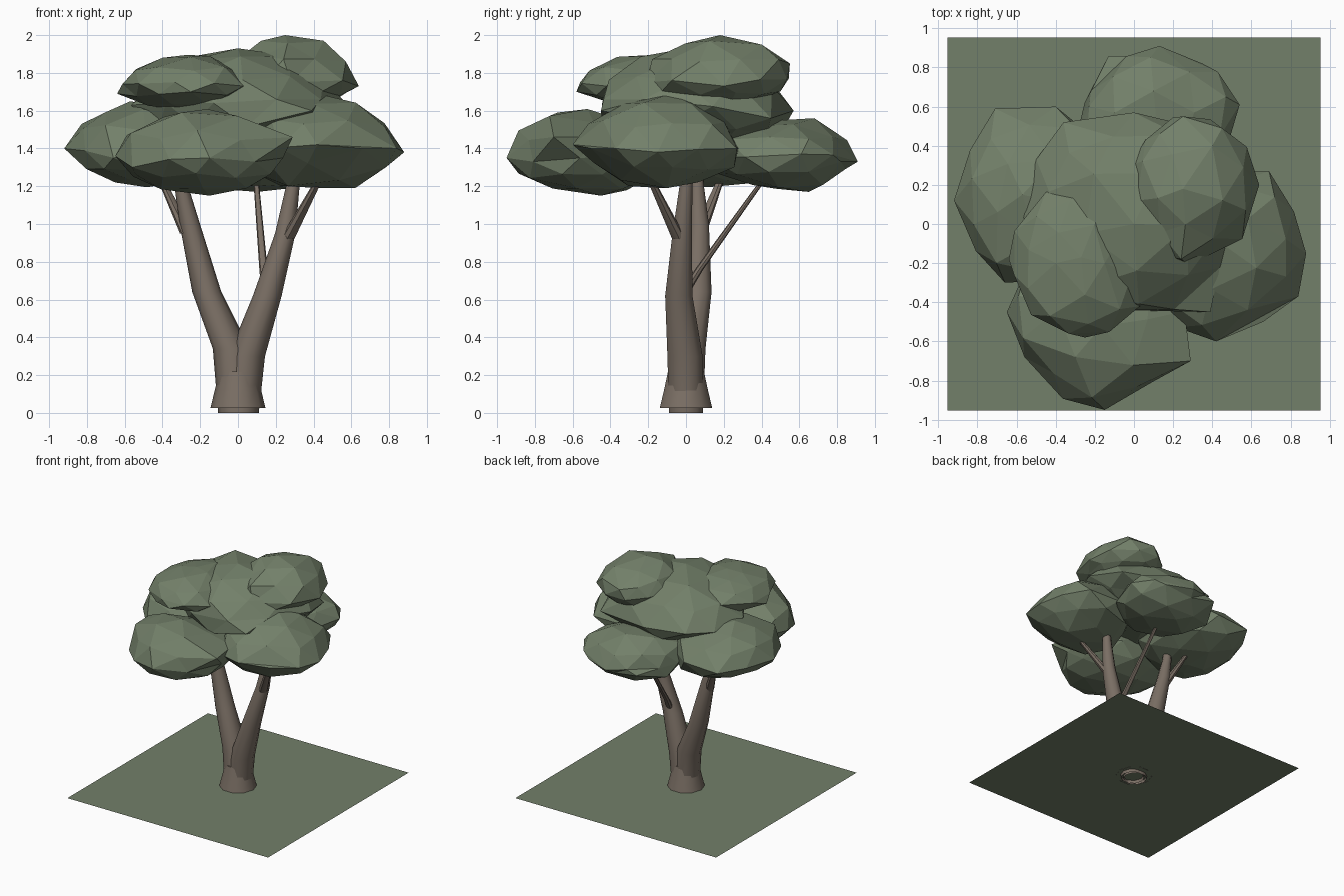
import bpy, bmesh, math, random
from mathutils import Vector, Matrix

old = bpy.data.objects.get("Cube")
if old:
    bpy.data.objects.remove(old, do_unlink=True)


def material(name, rgb):
    mat = bpy.data.materials.new(name)
    mat.use_nodes = True
    mat.diffuse_color = (*rgb, 1)
    mat.node_tree.nodes["Principled BSDF"].inputs["Base Color"].default_value = (*rgb, 1)
    return mat


green = material("leaf green", (0.17, 0.215, 0.142))
bark = material("bark brown", (0.195, 0.158, 0.128))


def finish(bm, name, mat, smooth=False):
    bmesh.ops.recalc_face_normals(bm, faces=bm.faces)
    mesh = bpy.data.meshes.new(name)
    bm.to_mesh(mesh)
    bm.free()
    mesh.materials.append(mat)
    obj = bpy.data.objects.new(name, mesh)
    bpy.context.collection.objects.link(obj)
    if smooth:
        bpy.ops.object.select_all(action='DESELECT')
        obj.select_set(True)
        bpy.context.view_layer.objects.active = obj
        bpy.ops.object.shade_smooth_by_angle(angle=math.radians(40))
    return obj


def limb(name, path, sides=10):
    """Tapering tube through (x, y, z, radius) points, open at the foot."""
    bm = bmesh.new()
    rings = []
    for x, y, z, r in path:
        rings.append([bm.verts.new((x + r * math.cos(math.tau * i / sides),
                                    y + r * math.sin(math.tau * i / sides), z))
                      for i in range(sides)])
    for a, b in zip(rings, rings[1:]):
        for i in range(sides):
            j = (i + 1) % sides
            bm.faces.new((a[i], a[j], b[j], b[i]))
    bm.faces.new(rings[-1])
    return finish(bm, name, bark, True)


def leaf_clump(name, seed, core, low, high, tips):
    """Faceted clump in the box low..high, widest around core, drawn out to each tip."""
    rng = random.Random(seed)
    bm = bmesh.new()
    bmesh.ops.create_icosphere(bm, subdivisions=2, radius=1)
    bmesh.ops.rotate(bm, verts=bm.verts, cent=(0, 0, 0),
                     matrix=Matrix.Rotation(rng.uniform(0, math.tau), 3, 'Z'))
    for v in bm.verts:
        v.co *= rng.uniform(0.87, 1.02)
        for axis in range(3):
            edge = high if v.co[axis] > 0 else low
            v.co[axis] = core[axis] + abs(v.co[axis]) * (edge[axis] - core[axis])
    # Pull the closest free corner to each tip, its neighbours follow a little
    free = set(bm.verts)
    for tip in map(Vector, tips):
        corner = min(free, key=lambda v: ((v.co - tip).length, v.index))
        free.discard(corner)
        shift = tip - corner.co
        corner.co = tip
        for e in corner.link_edges:
            v = e.other_vert(corner)
            if v in free:
                v.co += shift * 0.25
    return finish(bm, name, green)


# Ground sheet
bm = bmesh.new()
bmesh.ops.create_grid(bm, x_segments=1, y_segments=1, size=0.953)
bmesh.ops.translate(bm, verts=bm.verts, vec=(0, 0, 0.027))
finish(bm, "ground", green)

# Flared foot and the two leaning trunks
limb("trunk_foot", [(0, 0, 0.025, 0.146), (0, 0, 0.13, 0.12), (0, 0, 0.22, 0.1)])
limb("right_trunk", [(-0.01, 0, 0, 0.095), (-0.035, 0.01, 0.34, 0.098), (-0.165, 0.062, 0.64, 0.077),
                     (-0.255, 0.07, 1.0, 0.054), (-0.3, 0.06, 1.2, 0.037), (-0.33, 0.05, 1.5, 0.02)])
limb("left_trunk", [(0.015, 0, 0, 0.095), (0.045, -0.005, 0.3, 0.098), (0.155, -0.038, 0.62, 0.076),
                    (0.25, -0.02, 0.95, 0.054), (0.29, 0.0, 1.2, 0.036), (0.32, 0.02, 1.5, 0.02)])

# Side branches
limb("right_branch", [(-0.27, 0.07, 0.95, 0.038), (-0.39, 0.17, 1.2, 0.021), (-0.44, 0.21, 1.32, 0.014)], 8)
limb("left_branch", [(0.26, -0.035, 0.92, 0.038), (0.41, -0.17, 1.2, 0.021), (0.47, -0.22, 1.32, 0.014)], 8)
limb("back_branch", [(0.15, 0.0, 0.65, 0.027), (0.135, 0.07, 0.76, 0.022), (0.1, 0.37, 1.18, 0.015),
                     (0.09, 0.46, 1.3, 0.01)], 8)

# Lower ring of leaf clumps
leaf_clump("front_leaves", 3, (-0.17, -0.52, 1.36), (-0.66, -0.93, 1.15), (0.29, -0.1, 1.6),
           [(-0.15, -0.95, 1.35), (0.29, -0.7, 1.46), (-0.65, -0.45, 1.36), (-0.3, -0.68, 1.59),
            (-0.15, -0.45, 1.15), (-0.56, -0.68, 1.3), (0.09, -0.81, 1.33)])
leaf_clump("left_leaves", 7, (0.43, -0.14, 1.4), (0.0, -0.58, 1.17), (0.88, 0.31, 1.7),
           [(0.88, -0.15, 1.38), (0.69, 0.27, 1.4), (0.84, -0.37, 1.4), (0.42, -0.6, 1.42),
            (0.42, -0.08, 1.69), (0.62, -0.1, 1.19), (0.66, -0.5, 1.4)])
leaf_clump("back_leaves", 11, (0.12, 0.52, 1.35), (-0.32, 0.1, 1.16), (0.54, 0.91, 1.57),
           [(0.13, 0.91, 1.33), (0.35, 0.82, 1.33), (0.54, 0.61, 1.37), (-0.13, 0.86, 1.33),
            (0.1, 0.68, 1.56), (0.1, 0.65, 1.17), (-0.22, 0.68, 1.35)])
leaf_clump("right_leaves", 16, (-0.5, 0.14, 1.4), (-0.92, -0.33, 1.18), (-0.05, 0.6, 1.66),
           [(-0.92, 0.12, 1.4), (-0.71, 0.59, 1.4), (-0.4, 0.6, 1.42), (-0.66, -0.3, 1.35),
            (-0.57, 0.15, 1.65), (-0.65, 0.1, 1.22)])

# Upper leaf clumps
leaf_clump("middle_leaves", 21, (-0.02, 0.08, 1.64), (-0.56, -0.5, 1.36), (0.55, 0.57, 1.93),
           [(0.0, 0.57, 1.6), (-0.5, 0.33, 1.6), (0.0, 0.0, 1.93), (0.39, -0.45, 1.6),
            (0.5, 0.45, 1.56), (-0.36, 0.52, 1.62)])
leaf_clump("upper_right_leaves", 25, (-0.27, -0.2, 1.74), (-0.64, -0.58, 1.6), (0.06, 0.2, 1.91),
           [(-0.25, -0.58, 1.7), (-0.43, -0.47, 1.83), (-0.64, -0.18, 1.69), (-0.25, 0.19, 1.8),
            (0.03, -0.42, 1.73), (-0.4, -0.2, 1.88), (-0.15, -0.2, 1.89)])
leaf_clump("upper_left_leaves", 30, (0.28, 0.18, 1.78), (-0.02, -0.2, 1.6), (0.64, 0.55, 2.0),
           [(0.25, 0.18, 2.0), (0.45, 0.49, 1.87), (0.25, 0.55, 1.85), (0.64, 0.2, 1.73),
            (0.28, -0.21, 1.75), (-0.02, 0.3, 1.8), (0.44, -0.13, 1.7), (0.4, 0.4, 1.95)])
